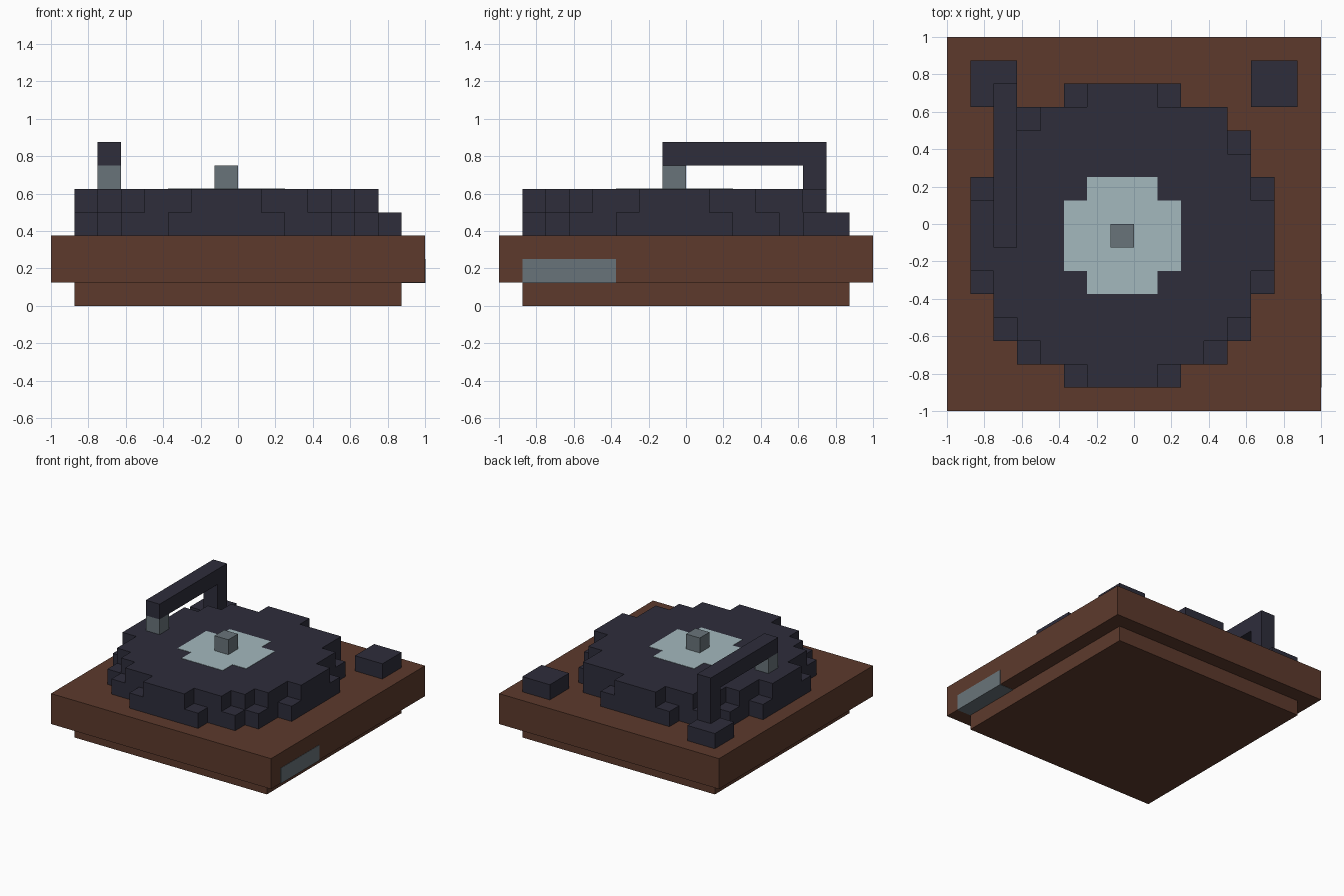
import bpy, bmesh

if "Cube" in bpy.data.objects:
    bpy.data.objects.remove(bpy.data.objects["Cube"], do_unlink=True)

U = 0.125  # one block


def material(name, rgb):
    lin = [((c / 255 + 0.055) / 1.055) ** 2.4 for c in rgb] + [1.0]
    m = bpy.data.materials.new(name)
    m.diffuse_color = lin
    m.use_nodes = True
    m.node_tree.nodes["Principled BSDF"].inputs["Base Color"].default_value = lin
    return m


wood = material("brown wood", (93, 58, 44))
dark = material("dark vinyl", (46, 45, 59))
metal = material("grey metal", (105, 116, 122))
paper = material("pale label", (163, 184, 189))


def stepped(name, mat, y, rows, z0, z1):
    """Extrude a stepped outline; rows are (depth, left, right) in blocks from y."""
    left, right = [], []
    for depth, x0, x1 in rows:
        left += [(x0, y), (x0, y + depth)]
        right += [(x1, y), (x1, y + depth)]
        y += depth
    bm = bmesh.new()
    base = bm.faces.new([bm.verts.new((px * U, py * U, z0 * U))
                         for px, py in right + left[::-1]])
    top = bmesh.ops.extrude_face_region(bm, geom=[base])["geom"]
    bmesh.ops.translate(bm, vec=(0, 0, (z1 - z0) * U),
                        verts=[g for g in top if isinstance(g, bmesh.types.BMVert)])
    bmesh.ops.recalc_face_normals(bm, faces=bm.faces)
    mesh = bpy.data.meshes.new(name)
    bm.to_mesh(mesh)
    bm.free()
    mesh.materials.append(mat)
    ob = bpy.data.objects.new(name, mesh)
    bpy.context.collection.objects.link(ob)
    return ob


def box(name, mat, x, y, z):
    return stepped(name, mat, y[0], [(y[1] - y[0], x[0], x[1])], z[0], z[1])


# Wooden case
box("foot", wood, (-7, 7), (-7, 7), (0, 1))
box("case", wood, (-8, 8), (-8, 8), (1, 3))
# Metal panel wrapping the lower edge of the case
box("side_panel", metal, (7, 8.02), (-7, -3), (0.98, 2))

# Round platter in two stepped layers
stepped("platter_lower", dark, -7,
        [(1, -3, 2), (1, -5, 4), (2, -6, 5), (5, -7, 6), (2, -6, 5),
         (1, -5, 4), (1, -3, 2)], 3, 4)
stepped("platter_upper", dark, -7,
        [(1, -2, 1), (1, -4, 3), (1, -5, 4), (2, -6, 5), (3, -7, 6),
         (2, -6, 5), (1, -5, 4), (1, -4, 4), (1, -2, 1)], 4, 5)
stepped("record_label", paper, -3,
        [(1, -2, 1), (3, -3, 2), (1, -2, 1)], 5, 5.02)
box("spindle", metal, (-1, 0), (-1, 0), (5, 6))

# Tone arm
box("arm_base", dark, (-7, -5), (5, 7), (3, 4))
box("arm_post", dark, (-6, -5), (5, 6), (4, 6))
box("arm_beam", dark, (-6, -5), (-1, 6), (6, 7))
box("needle_head", metal, (-6, -5), (-1, 0), (5, 6))

# Control knob in the back corner
box("control_knob", dark, (5, 7), (5, 7), (3, 4))
